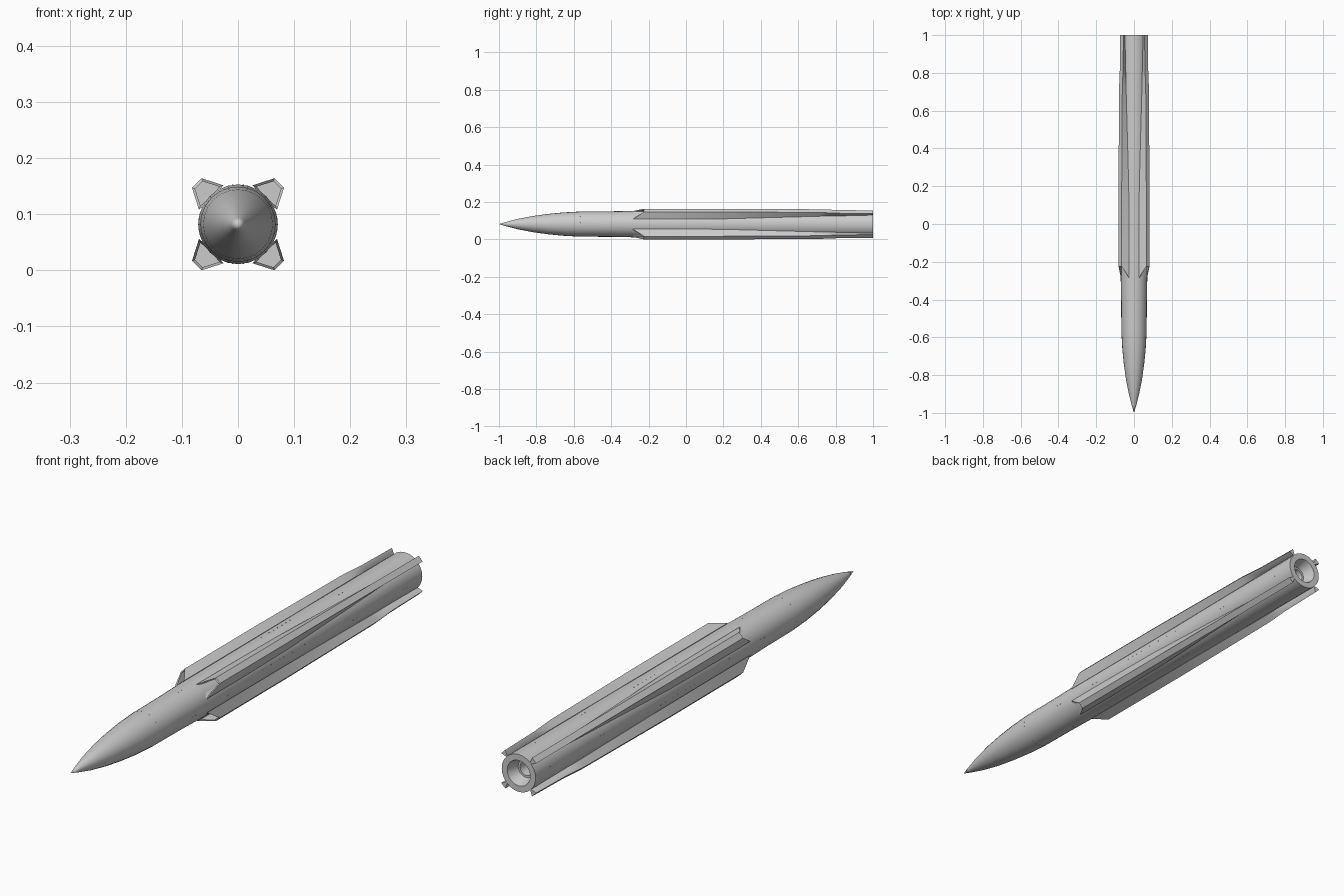
import bpy, bmesh, math
from mathutils import Vector, Matrix

if "Cube" in bpy.data.objects:
    bpy.data.objects.remove(bpy.data.objects["Cube"])

CZ = 0.082  # height of the long axis


def finish(name, bm, smooth=True):
    bmesh.ops.recalc_face_normals(bm, faces=bm.faces[:])
    me = bpy.data.meshes.new(name)
    bm.to_mesh(me)
    bm.free()
    ob = bpy.data.objects.new(name, me)
    bpy.context.collection.objects.link(ob)
    if smooth:
        bpy.ops.object.select_all(action='DESELECT')
        ob.select_set(True)
        bpy.context.view_layer.objects.active = ob
        bpy.ops.object.shade_smooth_by_angle(angle=math.radians(30))
    return ob


def bridge(bm, a, b):
    n = len(a)
    for i in range(n):
        j = (i + 1) % n
        bm.faces.new((a[i], a[j], b[j], b[i]))


# Body: pointed nose, tube and recessed nozzle as one revolved profile (y, radius)
BODY = [(-0.96, .012), (-0.9, .0275), (-0.82, .043), (-0.74, .054),
        (-0.66, .062), (-0.57, .067), (-0.42, .068), (-0.26, .071), (0.4, .071), (1.0, .071),
        (1.0, .048), (0.955, .034), (0.955, .026), (0.9, .024)]
SEG = 24
bm = bmesh.new()
rings = []
for y, r in BODY:
    rings.append([bm.verts.new((r * math.cos(i * math.tau / SEG), y,
                                CZ + r * math.sin(i * math.tau / SEG))) for i in range(SEG)])
for a, b in zip(rings, rings[1:]):
    bridge(bm, a, b)
tip = bm.verts.new((0, -1, CZ))
for i in range(SEG):
    bm.faces.new((tip, rings[0][i], rings[0][(i + 1) % SEG]))
bm.faces.new(rings[-1])
finish("missile_body", bm)

# Corner strakes: section = crease on the body, outer edge, then the same mirrored
# across the diagonal: (y, crease, outer edge)
SECTIONS = [(-0.1, (.026, .0695), (.065, .082)),
            (0.2, (.028, .068), (.065, .082)),
            (0.72, (.042, .058), (.062, .079)),
            (0.82, (.044, .056), (.058, .075)),
            (1.0, (.048, .052), (.056, .073))]


def outline(crease, edge):
    return [crease, edge, edge[::-1], crease[::-1], (.046, .046)]


def strake(name, sx, sz):
    bm = bmesh.new()

    def ring(pts, ys):
        return [bm.verts.new((sx * x, y, CZ + sz * z)) for (x, z), y in zip(pts, ys)]

    # Swept intake mouth with a thin lip and an inner duct
    front = outline((.026, .0695), (.065, .082))
    sweep = [-0.285, -0.225, -0.225, -0.285, -0.285]
    c = Vector((.058, .058))
    inner = [tuple(c.lerp(Vector(p), 0.78)) for p in front]
    duct = ring(inner, [-0.12] * 5)
    mouth = ring(inner, [-0.272, -0.228, -0.228, -0.272, -0.272])
    last = ring(front, sweep)
    bm.faces.new(duct)
    bridge(bm, duct, mouth)
    bridge(bm, mouth, last)
    # Long tapering run to the tail
    for y, crease, edge in SECTIONS:
        new = ring(outline(crease, edge), [y] * 5)
        bridge(bm, last, new)
        last = new
    bm.faces.new(last)
    finish(name, bm)


for sx, side in ((1, "right"), (-1, "left")):
    for sz, level in ((1, "upper"), (-1, "lower")):
        strake(f"{level}_{side}_intake_strake", sx, sz)

# Rivets: tiny flat studs around the nose joint and in rows along each body side
bm = bmesh.new()


def rivet(y, ang, r):
    rot = Matrix.Rotation(-ang, 4, 'Y') @ Matrix.Rotation(math.pi / 2, 4, 'Y')
    pos = Matrix.Translation((r * math.cos(ang), y, CZ + r * math.sin(ang)))
    bmesh.ops.create_cone(bm, cap_ends=True, segments=6, radius1=.0018,
                          radius2=.0018, depth=.0012, matrix=pos @ rot)


for i in range(SEG):
    rivet(-0.565, (i + 0.5) * math.tau / SEG, .0665)
for k in range(4):
    for i in range(12):
        rivet(0.05 + i * 0.025, k * math.pi / 2 + math.radians(7.5), .0706)
    for y in (-0.36, -0.15, 0.6, 0.9):
        for d in (-0.01, 0.01):
            rivet(y + d, k * math.pi / 2 - math.radians(7.5), .0695 if y < -0.3 else .0706)
finish("rivets", bm, smooth=False)
